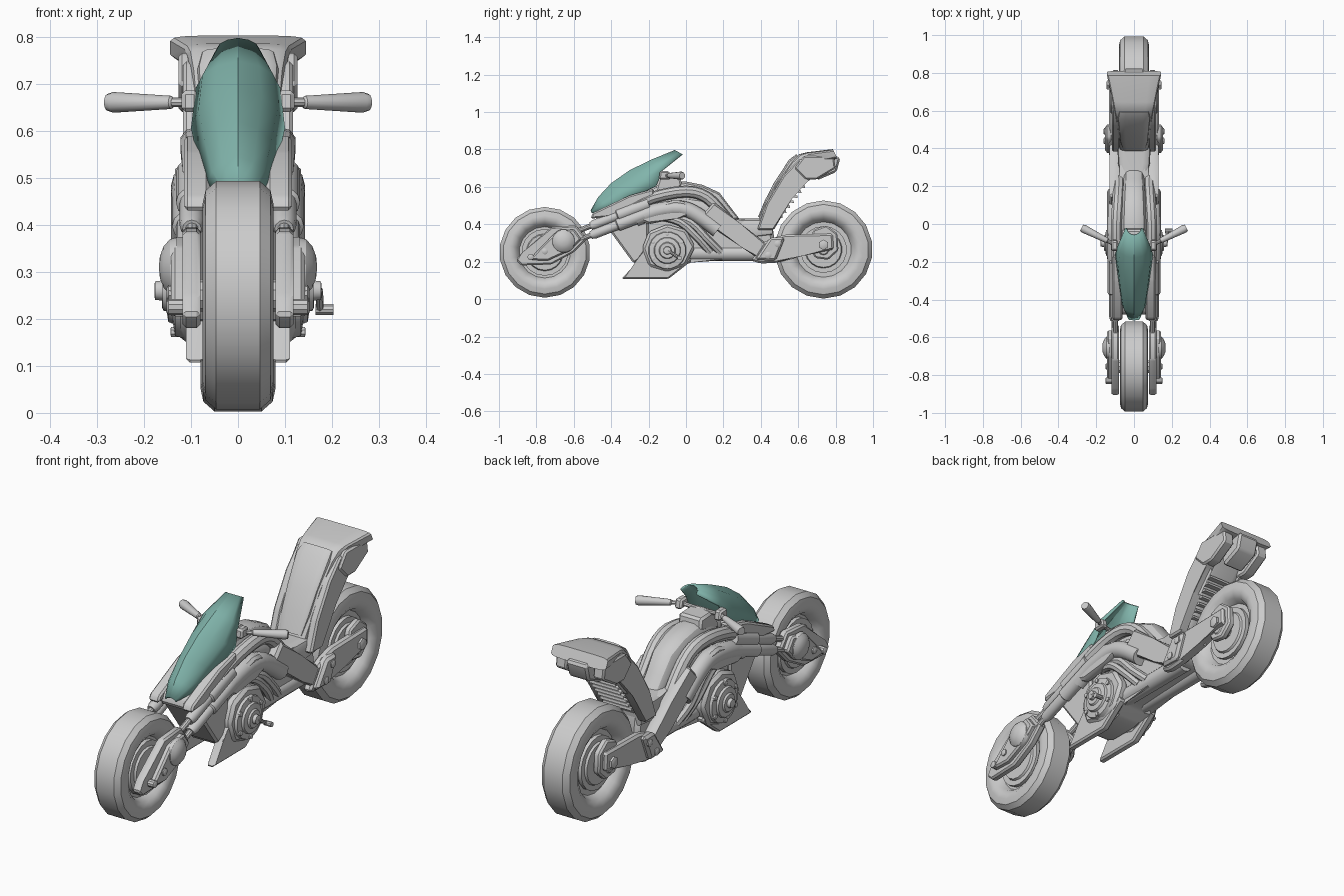
import bpy, bmesh, math
from mathutils import Vector


def finish(name, bm, mirror=False):
    bmesh.ops.recalc_face_normals(bm, faces=bm.faces)
    mesh = bpy.data.meshes.new(name)
    bm.to_mesh(mesh)
    bm.free()
    ob = bpy.data.objects.new(name, mesh)
    bpy.context.collection.objects.link(ob)
    if mirror:
        ob.modifiers.new("mirror", 'MIRROR')
    return ob


def skin(bm, rings, caps=True, closed=True):
    vs = [[bm.verts.new(p) for p in r] for r in rings]
    n = len(vs[0])
    for a, b in zip(vs, vs[1:]):
        for i in range(n if closed else n - 1):
            j = (i + 1) % n
            bm.faces.new((a[i], a[j], b[j], b[i]))
    if caps:
        bm.faces.new(vs[0][::-1])
        bm.faces.new(vs[-1])


def prism(name, pts, x0, x1, bevel=0.008, mirror=True):
    """Side-view (y, z) outline extruded along x."""
    bm = bmesh.new()
    skin(bm, [[(x, y, z) for y, z in pts] for x in (x0, x1)])
    if bevel:
        bmesh.ops.bevel(bm, geom=bm.edges[:], offset=bevel, segments=1,
                        affect='EDGES', clamp_overlap=True)
    return finish(name, bm, mirror)


def lathe(name, profile, y, z, n=20, mirror=True):
    """(x, radius) profile turned about an axis along x."""
    bm = bmesh.new()
    skin(bm, [[(x, y + r * math.cos(2 * math.pi * (i + .5) / n), z + r * math.sin(2 * math.pi * (i + .5) / n))
               for i in range(n)] for x, r in profile])
    return finish(name, bm, mirror)


def tube(name, pts, radii, n=10, sub=1, mirror=True):
    """Round section swept through points, smoothed when sub > 1."""
    P = [Vector(p) for p in pts]
    R = radii if isinstance(radii, (list, tuple)) else [radii] * len(P)
    path, rad = [], []
    for i in range(len(P) - 1):
        a, b, c, d = P[max(i - 1, 0)], P[i], P[i + 1], P[min(i + 2, len(P) - 1)]
        for k in range(sub):
            t = k / sub
            path.append(.5 * (2 * b + (c - a) * t + (2 * a - 5 * b + 4 * c - d) * t * t
                              + (3 * b - a - 3 * c + d) * t ** 3))
            rad.append(R[i] * (1 - t) + R[i + 1] * t)
    path.append(P[-1])
    rad.append(R[-1])
    rings = []
    for i, (p, r) in enumerate(zip(path, rad)):
        t = (path[min(i + 1, len(path) - 1)] - path[max(i - 1, 0)]).normalized()
        u = t.cross(Vector((0, 0, 1)) if abs(t.x) > .7 else Vector((1, 0, 0))).normalized()
        v = t.cross(u)
        rings.append([p + r * (math.cos(2 * math.pi * k / n) * u + math.sin(2 * math.pi * k / n) * v)
                      for k in range(n)])
    bm = bmesh.new()
    skin(bm, rings)
    return finish(name, bm, mirror)


def loft(name, sections, e=0.4, n=16):
    """Rounded-box sections: top (y, z), bottom (y, z), half width."""
    f = lambda c: math.copysign(abs(c) ** e, c)
    rings = []
    for ty, tz, by, bz, w in sections:
        ring = []
        for k in range(n):
            a = 2 * math.pi * (k + .5) / n
            t = .5 + .5 * f(math.sin(a))
            ring.append((w * f(math.cos(a)), by + (ty - by) * t, bz + (tz - bz) * t))
        rings.append(ring)
    bm = bmesh.new()
    skin(bm, rings)
    return finish(name, bm)


# Wheels: tyre with dished solid rim, plus brake discs
for name, y, z, r, w in (("front", -.755, .25, .245, .075), ("rear", .735, .265, .265, .08)):
    half = [(.38, .0), (.55, .08), (.55, .36), (.42, .42), (.42, .56), (.8, .62), (1, .72), (1, .8), (.92, .91), (.62, .99)]
    prof = [(-a * w, max(b * r, .001)) for a, b in half] + [(a * w, max(b * r, .001)) for a, b in half[::-1]]
    lathe(name + "_wheel", prof, y, z, 18, False)
    lathe(name + "_brake_disc", [(.02, .125), (.052, .125), (.052, .1), (.062, .095), (.062, .04)], y, z, 18)
    lathe(name + "_axle", [(.03, .035), (.11, .035), (.12, .025)], y, z, 10)

# Front fork: hub plates, domes and telescopic tubes
prism("fork_plate", [(-.91, .21), (-.875, .25), (-.72, .385), (-.59, .395), (-.53, .32),
                     (-.60, .25), (-.72, .185), (-.88, .18)], .08, .118)
prism("fork_plate_cover", [(-.84, .21), (-.70, .355), (-.6, .375), (-.56, .32), (-.62, .26), (-.74, .205)], .11, .142)
lathe("fork_dome", [(.13, .064), (.145, .06), (.158, .045), (.166, .024), (.168, .004)], -.655, .31, 16)
for i, (y, z) in enumerate(((-.755, .255), (-.83, .225))):
    lathe(f"fork_bolt_{i}", [(.10, .017), (.148, .017), (.152, .01)], y, z, 10)
for i, (dz, x) in enumerate(((.028, .098), (-.022, .106))):
    tube(f"fork_tube_{i}", [(x, -.62, .32 + dz), (x, -.22, .475 + dz)], .014)
    tube(f"fork_sleeve_{i}", [(x, -.51, .363 + dz), (x, -.49, .37 + dz), (x, -.37, .417 + dz),
                              (x, -.365, .419 + dz), (x, -.2, .482 + dz)], [.02, .026, .026, .034, .034], 12)
prism("fork_crown", [(-.48, .42), (-.47, .465), (-.2, .58), (-.14, .5), (-.22, .42), (-.42, .39)], -.075, .075, .01, False)
prism("crown_side", [(-.51, .43), (-.5, .46), (-.3, .555), (-.17, .59), (-.17, .53), (-.4, .44)], .06, .115)

# Teal windshield fairing: ridge point and edge point per station
stations = [(-.51, .475, .03, -.505, .46), (-.47, .545, .066, -.42, .485), (-.40, .62, .085, -.29, .54),
            (-.30, .69, .10, -.16, .605), (-.18, .748, .09, -.125, .69), (-.06, .797, .045, -.02, .775)]
rows = []
for ry, rz, ex, ey, ez in stations:
    half = [(ex * s, ry + (ey - ry) * t, rz + (ez - rz) * t) for s, t in ((0, 0), (.5, .18), (.84, .52), (1, 1))]
    rows.append([(-x, y, z) for x, y, z in half[:0:-1]] + half)
bm = bmesh.new()
skin(bm, rows, caps=False, closed=False)
fairing = finish("windshield_fairing", bm)
solid = fairing.modifiers.new("thickness", 'SOLIDIFY')
solid.thickness = .008
solid.offset = -1
teal = bpy.data.materials.new("teal")
teal.diffuse_color = (.22, .46, .41, 1)
fairing.data.materials.append(teal)

# Handlebars
tube("handlebar", [(0, -.12, .65), (.10, -.11, .66), (.15, -.084, .66)], .01, 8)
tube("grip", [(.138, -.09, .66), (.142, -.088, .66), (.265, -.026, .66), (.277, -.02, .66)],
     [.010, .014, .022, .018], 12)
prism("bar_clamp", [(-.145, .64), (-.14, .685), (-.09, .685), (-.08, .64)], .085, .12)
prism("dashboard", [(-.17, .56), (-.14, .66), (-.03, .655), (-.02, .6)], -.06, .06, .01, False)

# Tank and low seat
loft("tank", [(-.2, .59, -.2, .42, .055), (-.1, .625, -.1, .4, .07), (.0, .63, -.03, .38, .075),
              (.09, .612, .04, .36, .072), (.18, .57, .1, .34, .066), (.24, .49, .15, .32, .06),
              (.29, .425, .2, .3, .058)], .6)
loft("tank_saddle", [(.0, .55, 0, .4, .085), (.1, .535, .07, .38, .085), (.19, .47, .14, .34, .08),
                     (.27, .41, .2, .3, .08)], .5)
loft("seat_base", [(.24, .435, .24, .33, .06), (.32, .43, .32, .32, .085), (.47, .43, .46, .34, .09)], .35)

# Backrest with flared tail
loft("backrest", [(.37, .39, .46, .39, .075), (.42, .5, .52, .46, .085), (.48, .62, .585, .565, .09),
                  (.56, .735, .65, .65, .1), (.605, .775, .68, .705, .108), (.645, .785, .7, .73, .115),
                  (.785, .802, .81, .75, .145)], .35)
loft("back_cushion", [(.385, .44, .45, .42, .06), (.42, .525, .5, .48, .074), (.47, .622, .57, .565, .08),
                      (.55, .745, .63, .67, .088), (.59, .775, .64, .7, .08)], .35)
prism("backrest_rail", [(.38, .37), (.43, .51), (.52, .66), (.6, .745), (.7, .76), (.72, .68),
                        (.64, .63), (.56, .54), (.47, .37)], .075, .117)
prism("tail_flank", [(.58, .7), (.63, .765), (.79, .765), (.80, .7), (.7, .64), (.64, .64)], .07, .127)
prism("tail_light", [(.68, .73), (.80, .765), (.825, .755), (.805, .68), (.70, .635)], -.055, .055, .01, False)
for i in range(7):
    t = i / 6
    y, z = .505 + .12 * t, .44 + .16 * t
    prism(f"back_louver_{i}", [(y - .06, z + .02), (y + .01, z + .006), (y + .012, z - .006), (y - .05, z)],
          -.075, .075, 0, False)

# Engine block, radiator, lower spine
prism("engine_block", [(-.3, .22), (-.3, .45), (-.1, .5), (.2, .44), (.46, .41), (.48, .27), (.44, .225),
                       (.02, .215), (-.05, .16), (-.24, .16)], -.078, .078, .02, False)
prism("radiator", [(-.44, .41), (-.40, .43), (-.2, .46), (-.2, .24), (-.28, .19)], -.092, .092, .01, False)
prism("belly_plate", [(-.345, .107), (-.095, .107), (.03, .205), (-.02, .3), (-.2, .3), (-.26, .2)], .072, .11)
prism("engine_side", [(-.235, .27), (-.2, .36), (-.1, .4), (0, .37), (.05, .28), (.0, .18), (-.1, .145), (-.2, .175)],
      .07, .122, .014)
lathe("engine_cover", [(.11, .105), (.134, .098), (.138, .072), (.148, .068), (.152, .045), (.16, .04),
                       (.16, .022), (.176, .02), (.178, .012)], -.1, .26, 16)
for i in range(6):
    a = math.radians(60 * i + 30)
    lathe(f"engine_bolt_{i}", [(.11, .011), (.142, .011), (.144, .006)],
          -.1 + .088 * math.cos(a), .26 + .088 * math.sin(a), 8)
tube("shift_lever", [(.16, -.1, .265), (.173, -.095, .26), (.174, -.04, .222)], .008, 8, mirror=False)
tube("foot_peg", [(.165, -.035, .22), (.203, -.035, .22)], .012, 10, mirror=False)

# Frame tubes and exhaust pipes
tube("upper_frame_tube", [(.085, -.32, .48), (.09, -.17, .545), (.092, .0, .575), (.085, .11, .545),
                          (.08, .2, .45), (.085, .28, .35)], .032, 10, 3)
tube("main_frame_tube", [(.095, -.27, .43), (.1, -.16, .47), (.1, -.03, .485), (.1, .06, .45), (.1, .17, .37)],
     .042, 12, 3)
prism("frame_cover", [(-.25, .42), (-.22, .485), (-.06, .53), (.0, .52), (.03, .45), (-.05, .43), (-.2, .4)], .09, .134, .012)
prism("frame_beam", [(.07, .43), (.15, .52), (.29, .405), (.46, .275), (.41, .2), (.3, .275)], .075, .13, .012)
for i in range(2):
    d = .055 * i
    tube(f"exhaust_pipe_{i}", [(.085, -.13 + d, .44), (.1, -.03 + d, .41), (.1, .06 + d, .33 - .2 * d),
                               (.075, .13 + d, .25)], .021, 8, 3)
tube("spine_pipe", [(.05, 0, .245), (.05, .42, .245)], .042, 12)

# Swingarm with pivot and axle plates
prism("swingarm", [(.35, .205), (.41, .3), (.46, .325), (.53, .345), (.785, .35), (.79, .265),
                   (.62, .24), (.49, .195), (.4, .19)], .09, .132, .01)
prism("swingarm_pivot", [(.37, .21), (.45, .33), (.53, .33), (.48, .205)], .11, .154, .012)
prism("axle_plate", [(.66, .28), (.68, .37), (.75, .395), (.81, .35), (.815, .26), (.76, .21), (.69, .22)], .08, .115)
for i, (y, z) in enumerate(((.44, .235), (.49, .295))):
    lathe(f"pivot_bolt_{i}", [(.12, .018), (.158, .018), (.162, .01)], y, z, 10)
lathe("axle_nut", [(.1, .028), (.142, .028), (.146, .02)], .735, .29, 6)

# Shading: smooth with sharp edges kept
for ob in bpy.data.objects:
    ob.select_set(True)
bpy.context.view_layer.objects.active = fairing
bpy.ops.object.shade_smooth_by_angle(angle=math.radians(32))
